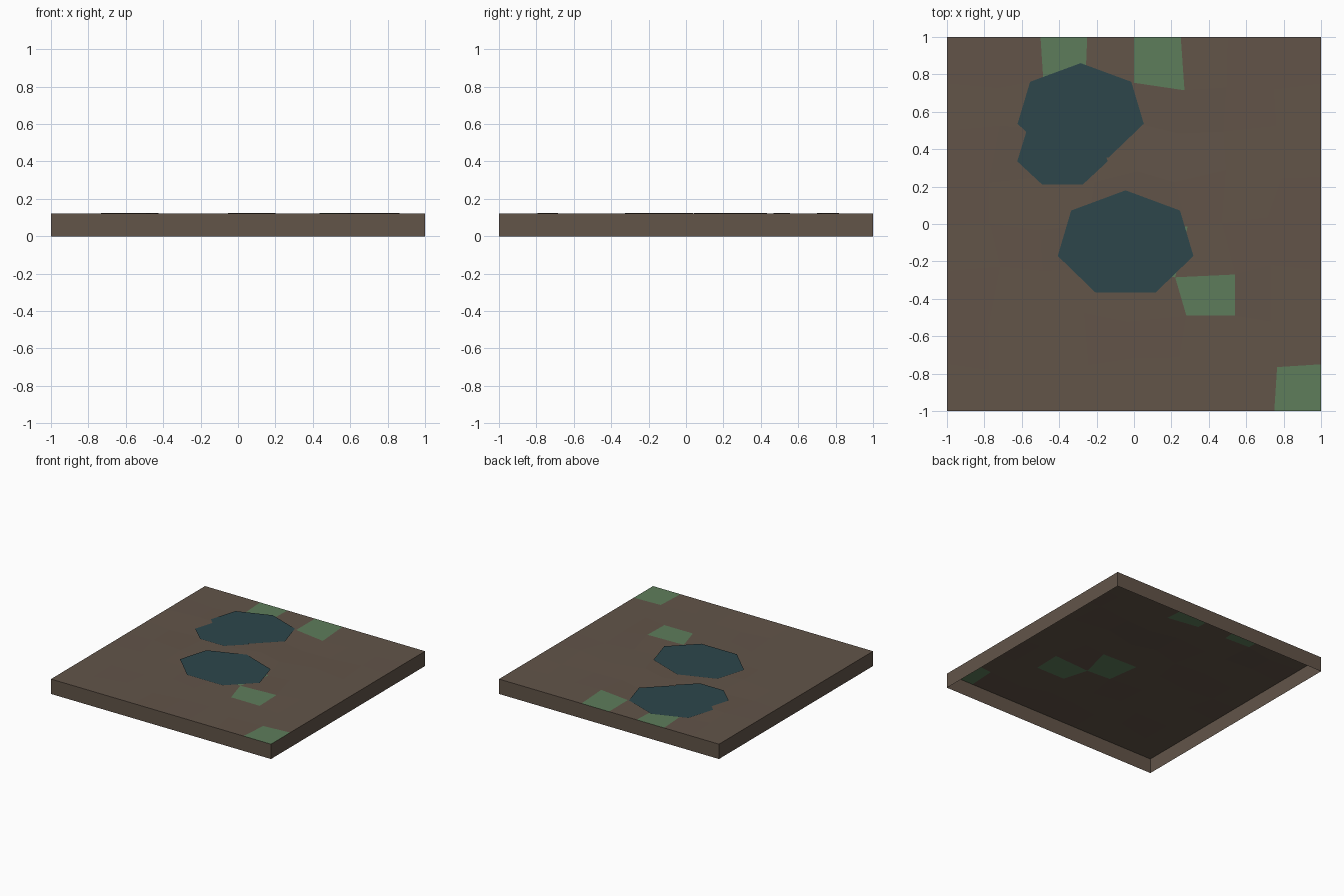
import bpy, bmesh, math, random

if "Cube" in bpy.data.objects:
    bpy.data.objects.remove(bpy.data.objects["Cube"])

random.seed(4)
N, STEP, TOP = 8, 0.25, 0.122


def material(name, rgb):
    m = bpy.data.materials.new(name)
    m.diffuse_color = (*rgb, 1)
    m.use_nodes = True
    m.node_tree.nodes["Principled BSDF"].inputs["Base Color"].default_value = m.diffuse_color
    return m


mud = material("mud_brown", (0.122, 0.089, 0.066))
grass = material("moss_green", (0.112, 0.205, 0.105))
water = material("dark_water", (0.026, 0.061, 0.071))


def make_object(name, bm, mats):
    mesh = bpy.data.meshes.new(name)
    bm.to_mesh(mesh)
    bm.free()
    for m in mats:
        mesh.materials.append(m)
    ob = bpy.data.objects.new(name, mesh)
    bpy.context.collection.objects.link(ob)
    return ob


# Ground sheet: a jittered 8 x 8 grid with a few grass cells
fixed = {(2, 7): (-0.485, 0.77), (3, 7): (-0.26, 0.76), (4, 7): (0.0, 0.755),
         (5, 7): (0.27, 0.715), (5, 3): (0.22, -0.285), (6, 3): (0.54, -0.27),
         (6, 2): (0.54, -0.49), (5, 2): (0.28, -0.49), (7, 1): (0.765, -0.765)}
grass_cells = {(2, 7), (4, 7), (5, 2), (4, 3), (7, 0)}

bm = bmesh.new()
grid = {}
for i in range(N + 1):
    for j in range(N + 1):
        x, y, z = -1 + i * STEP, -1 + j * STEP, TOP
        if 0 < i < N and 0 < j < N:
            x += random.uniform(-0.04, 0.04)
            y += random.uniform(-0.04, 0.04)
            z += random.uniform(-0.003, 0.002)
        x, y = fixed.get((i, j), (x, y))
        grid[i, j] = bm.verts.new((x, y, z))
for i in range(N):
    for j in range(N):
        f = bm.faces.new([grid[i, j], grid[i + 1, j], grid[i + 1, j + 1], grid[i, j + 1]])
        f.material_index = 1 if (i, j) in grass_cells else 0
make_object("ground_surface", bm, [mud, grass])

# Rim walls, open underneath
bm = bmesh.new()
corners = [(-1, -1), (1, -1), (1, 1), (-1, 1)]
low = [bm.verts.new((x, y, 0)) for x, y in corners]
high = [bm.verts.new((x, y, TOP)) for x, y in corners]
for k in range(4):
    n = (k + 1) % 4
    bm.faces.new([low[k], low[n], high[n], high[k]])
make_object("ground_walls", bm, [mud])


# Puddles: flat seven-sided discs lying on the ground
def puddle(name, cx, cy, rx, ry, z):
    bm = bmesh.new()
    angles = [math.pi / 2 + k * math.tau / 7 for k in range(7)]
    bm.faces.new([bm.verts.new((cx + rx * math.cos(a), cy + ry * math.sin(a), z))
                  for a in angles])
    make_object(name, bm, [water])


puddle("puddle_front", -0.045, -0.107, 0.372, 0.287, 0.127)
puddle("puddle_back", -0.285, 0.595, 0.346, 0.265, 0.127)
puddle("puddle_back_small", -0.3825, 0.376, 0.248, 0.184, 0.1262)
